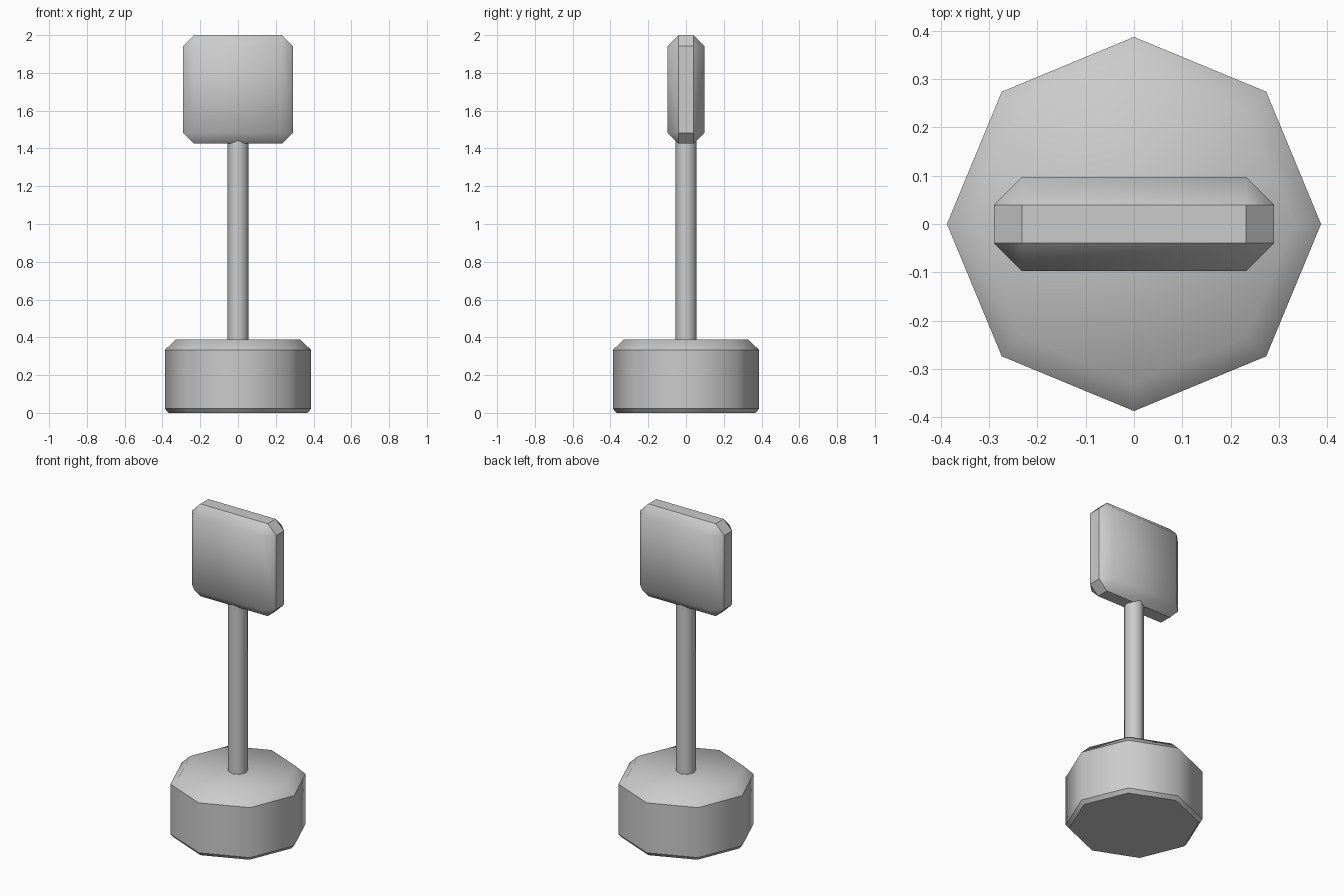
import bpy, bmesh
from math import cos, sin, tau

if "Cube" in bpy.data.objects:
    bpy.data.objects.remove(bpy.data.objects["Cube"])


def finish(name, bm, is_sharp):
    """Smooth shading, with chosen edges kept sharp."""
    bmesh.ops.recalc_face_normals(bm, faces=bm.faces)
    for f in bm.faces:
        f.smooth = True
    for e in bm.edges:
        e.smooth = not is_sharp(e)
    mesh = bpy.data.meshes.new(name)
    bm.to_mesh(mesh)
    bm.free()
    obj = bpy.data.objects.new(name, mesh)
    bpy.context.collection.objects.link(obj)
    return obj


def octagon_stack(name, profile, is_sharp):
    """Capped eight-sided solid from (radius, z) rings."""
    bm = bmesh.new()
    rings = [[bm.verts.new((r * cos(i * tau / 8), r * sin(i * tau / 8), z))
              for i in range(8)] for r, z in profile]
    for a, b in zip(rings, rings[1:]):
        for i in range(8):
            j = (i + 1) % 8
            bm.faces.new((a[i], a[j], b[j], b[i]))
    bm.faces.new(rings[0][::-1])
    bm.faces.new(rings[-1])
    return finish(name, bm, is_sharp)


def level(e):
    return abs(e.verts[0].co.z - e.verts[1].co.z) < 1e-4


# Weighted base: sharp rims, top chamfer blends into the top face
octagon_stack("base", [(0.368, 0), (0.387, 0.022), (0.387, 0.333), (0.33, 0.388)],
              lambda e: level(e) and e.verts[0].co.z < 0.35)

# Pole, its ends buried in the base and sign
octagon_stack("pole", [(0.056, 0.37), (0.056, 1.5)], level)

# Sign panel: chamfered box, sharp around the narrow edge strip
bm = bmesh.new()
bmesh.ops.create_cube(bm, size=1)
for v in bm.verts:
    v.co.x *= 0.58
    v.co.y *= 0.194
    v.co.z = 1.7125 + v.co.z * 0.575
bmesh.ops.bevel(bm, geom=bm.edges[:], offset=0.058, offset_type='OFFSET',
                segments=1, profile=0.5, affect='EDGES')
finish("sign_panel", bm, lambda e: all(abs(v.co.y) < 0.06 for v in e.verts))
